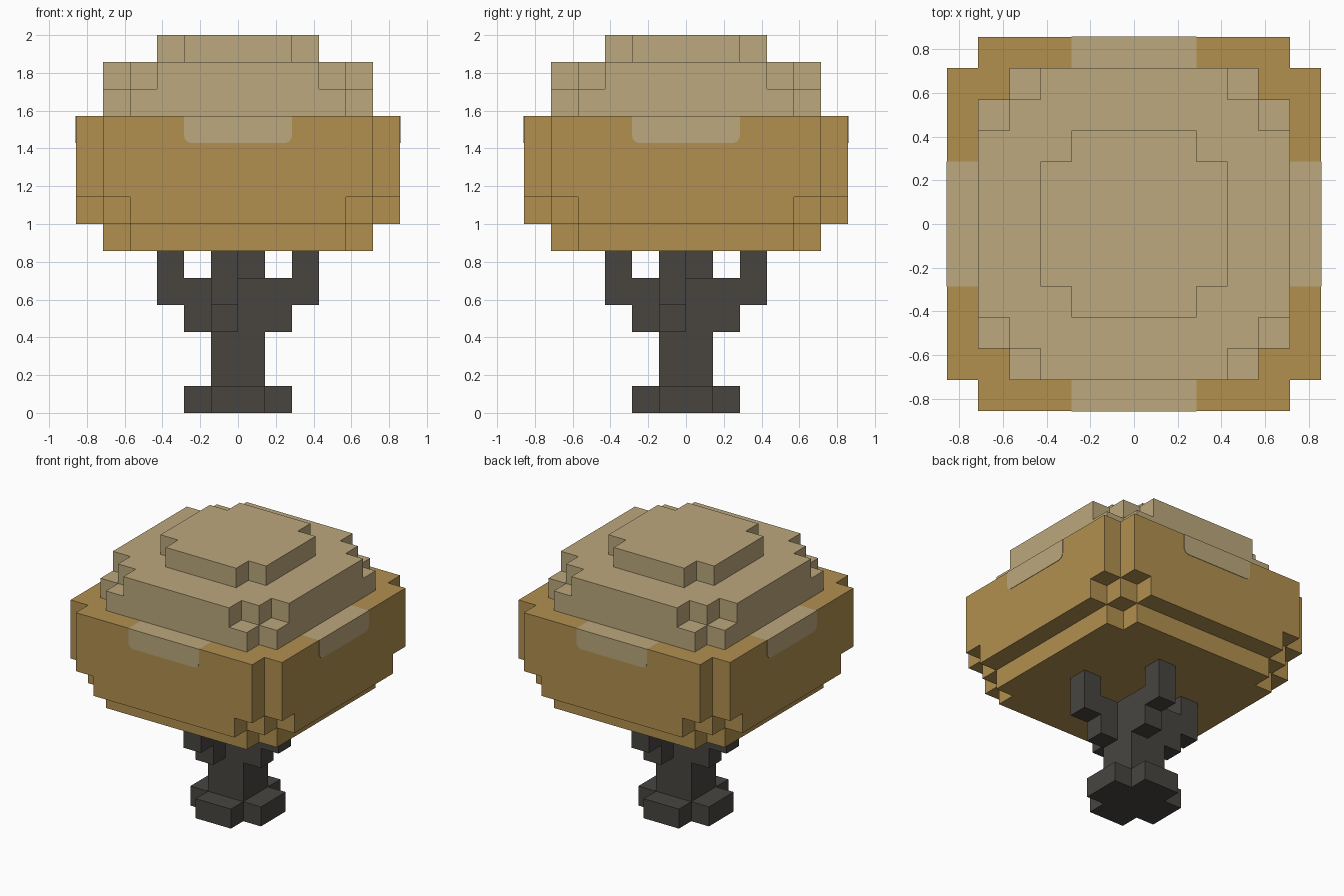
import bpy, bmesh, math
from mathutils import Vector, Matrix

if "Cube" in bpy.data.objects:
    bpy.data.objects.remove(bpy.data.objects["Cube"])

U = 1 / 7  # edge of one block


def material(name, rgb):
    m = bpy.data.materials.new(name)
    m.diffuse_color = (*rgb, 1)
    m.use_nodes = True
    m.node_tree.nodes["Principled BSDF"].inputs["Base Color"].default_value = m.diffuse_color
    return m


BARK = material("dark_bark", (0.065, 0.060, 0.051))
LEAF = material("ochre_leaves", (0.445, 0.279, 0.080))
SNOW = material("pale_cover", (0.503, 0.392, 0.205))


def make_object(name, bm, mats):
    mesh = bpy.data.meshes.new(name)
    bm.to_mesh(mesh)
    bm.free()
    for m in mats:
        mesh.materials.append(m)
    ob = bpy.data.objects.new(name, mesh)
    bpy.context.collection.objects.link(ob)
    return ob


def box(x0, x1, y0, y1, z0, z1):
    return {(x, y, z) for x in range(x0, x1) for y in range(y0, y1) for z in range(z0, z1)}


def layer(z0, z1, *sizes):
    """Stepped layer: each half size pair (a, b) is laid both ways round."""
    cells = set()
    for a, b in sizes:
        cells |= box(-a, a, -b, b, z0, z1) | box(-b, b, -a, a, z0, z1)
    return cells


def quarter_turns(cells):
    result = set()
    for _ in range(4):
        result |= cells
        cells = {(-y - 1, x, z) for x, y, z in cells}
    return result


# Trunk: cross-shaped foot, square stem, four forked branches
branch = box(-1, 0, -2, -1, 3, 5) | box(-1, 0, -3, -2, 4, 6)
trunk = layer(0, 1, (2, 1)) | box(-1, 1, -1, 1, 0, 5) | quarter_turns(branch)
# Crown: notched blocks
crown = layer(6, 7, (5, 4)) | layer(7, 8, (6, 4), (5, 5)) | layer(8, 11, (6, 5))
# Pale cap: three shrinking steps
cap = layer(11, 12, (5, 4)) | layer(12, 13, (5, 3), (4, 4)) | layer(13, 14, (3, 2))
solid = trunk | crown | cap


def blocks(name, cells, mats, rule=None):
    """Skin the exposed sides of the cells and merge flat areas."""
    bm = bmesh.new()
    for c in sorted(cells):
        for axis in range(3):
            for sign in (-1, 1):
                n = [0, 0, 0]
                n[axis] = sign
                if tuple(p + q for p, q in zip(c, n)) in solid:
                    continue
                mid = Vector(c) + Vector((0.5, 0.5, 0.5)) + Vector(n) / 2
                s, t = Vector((0, 0, 0)), Vector((0, 0, 0))
                s[(axis + 1) % 3] = 0.5
                t[(axis + 2) % 3] = 0.5 * sign
                quad = (mid - s - t, mid + s - t, mid + s + t, mid - s + t)
                f = bm.faces.new([bm.verts.new(v * U) for v in quad])
                f.material_index = rule(mid, n) if rule else 0
    bmesh.ops.remove_doubles(bm, verts=bm.verts, dist=0.001)
    bmesh.ops.dissolve_limit(bm, angle_limit=0.01, verts=bm.verts, edges=bm.edges,
                             delimit={'MATERIAL'})
    return make_object(name, bm, mats)


def crown_colour(p, n):
    # pale strip on the ledge in the middle of each side
    return int(n[2] == 1 and p.z > 10.9 and min(abs(p.x), abs(p.y)) < 2)


blocks("trunk", trunk, [BARK])
blocks("crown", crown, [LEAF, SNOW], crown_colour)
blocks("cap", cap, [SNOW])

# Pale patches hanging over each side, rounded at the lower corners
R, W, TOP, LOW = 0.04, 2 * U, 11 * U, 10 * U
outline = [(-W, TOP)]
for cx, start in ((-W + R, 180), (W - R, 270)):
    for i in range(5):
        a = math.radians(start + i * 22.5)
        outline.append((cx + R * math.cos(a), LOW + R + R * math.sin(a)))
outline.append((W, TOP))
for k, side in enumerate(("front", "right", "back", "left")):
    bm = bmesh.new()
    face = bm.faces.new([bm.verts.new((x, -6 * U, z)) for x, z in outline])
    ext = bmesh.ops.extrude_face_region(bm, geom=[face])
    moved = [v for v in ext["geom"] if isinstance(v, bmesh.types.BMVert)]
    bmesh.ops.translate(bm, verts=moved, vec=(0, -0.003, 0))
    bmesh.ops.recalc_face_normals(bm, faces=bm.faces)
    bmesh.ops.rotate(bm, verts=bm.verts, cent=(0, 0, 0),
                     matrix=Matrix.Rotation(k * math.pi / 2, 3, 'Z'))
    make_object("patch_" + side, bm, [SNOW])
